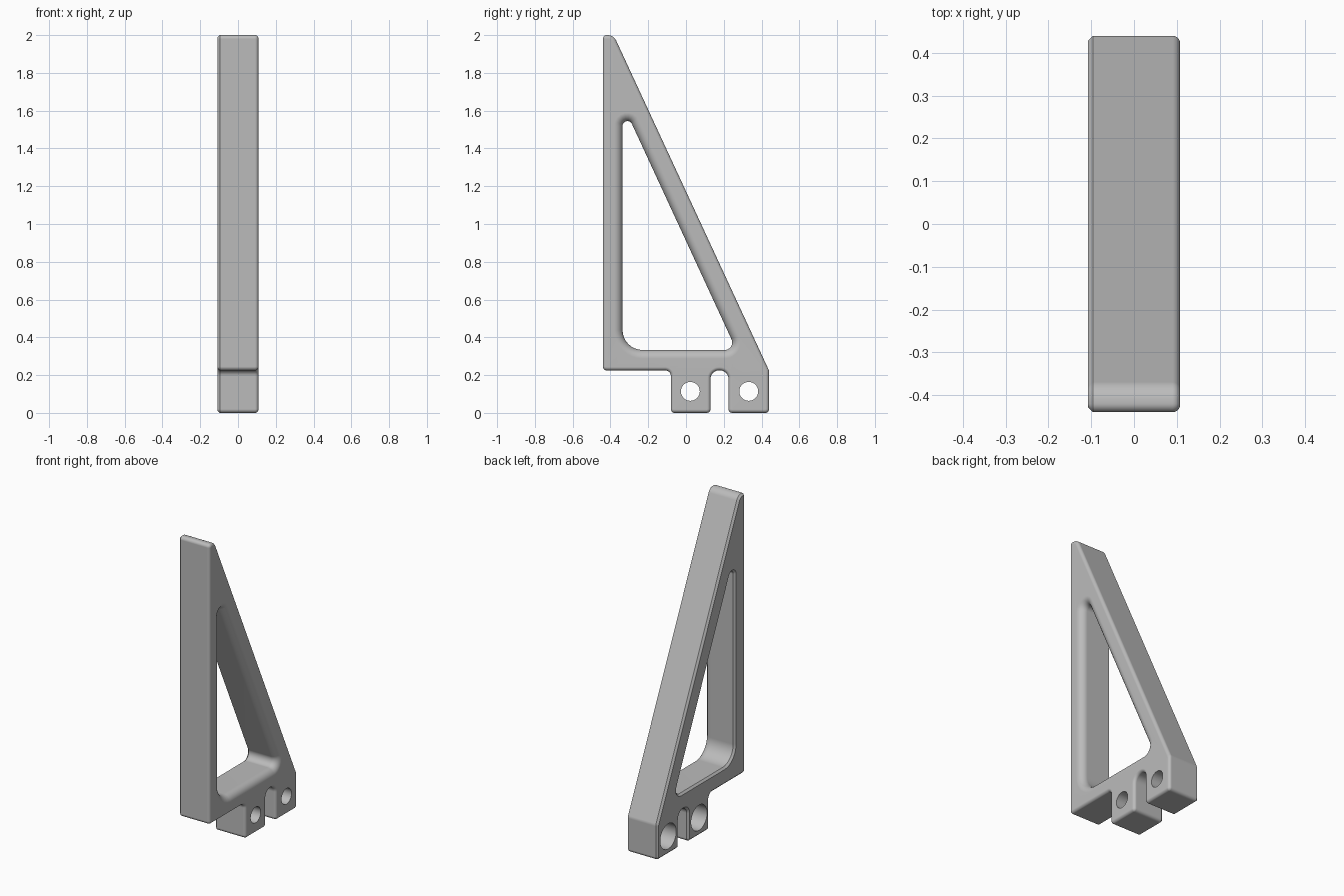
import bpy, bmesh, math
from mathutils import Vector

cube = bpy.data.objects.get("Cube")
if cube:
    bpy.data.objects.remove(cube, do_unlink=True)

HALF = 0.108      # half thickness
CHAMFER = 0.012   # bevel on the -x side
STEPS = 8

# Corners in (y, z), counter-clockwise, with fillet radius
OUTLINE = [(-.44, .225, .02), (-.08, .225, .03), (-.08, 0, .02), (.13, 0, .02),
           (.13, .225, .045), (.225, .225, .045), (.225, 0, .02), (.44, 0, .02),
           (.44, .223, .04), (-.383, 2, .05), (-.44, 2, .02)]
WINDOW = [(-.336, .333, .106), (.267, .333, .04), (-.336, 1.637, .026)]


def outward(a, b):
    d = (b - a).normalized()
    return Vector((d.y, -d.x))


def rounded(corners, inset):
    """Filleted polygon moved inward by inset, as (y, z) points."""
    pts = [Vector(c[:2]) for c in corners]
    ring = []
    for i, p in enumerate(pts):
        r = corners[i][2]
        n1 = outward(pts[i - 1], p)
        n2 = outward(p, pts[(i + 1) % len(pts)])
        sign = 1 if n1.x * n2.y - n1.y * n2.x > 0 else -1
        centre = p - (n1 + n2) * (sign * r / (1 + n1.dot(n2)))
        for k in range(STEPS + 1):
            ring.append(centre + n1.slerp(n2, k / STEPS) * (sign * r - inset))
    return ring


def circle(cy, cz, r, n=40):
    return [Vector((cy + r * math.cos(math.tau * k / n),
                    cz + r * math.sin(math.tau * k / n))) for k in range(n)]


def edge_levels(radius):
    """(x, inset) pairs: chamfer on one side, round on the other."""
    levels = [(-HALF, CHAMFER), (-HALF + CHAMFER, 0)]
    for k in range(STEPS + 1):
        a = math.pi / 2 * k / STEPS
        levels.append((HALF - radius + radius * math.sin(a), radius * (1 - math.cos(a))))
    return levels


bm = bmesh.new()
caps = ([], [])


def loft(sections):
    """Skin a wall through (x, ring) sections and remember both end loops."""
    rows = [[bm.verts.new((x, p.x, p.y)) for p in ring] for x, ring in sections]
    n = len(rows[0])
    for a, b in zip(rows, rows[1:]):
        for i in range(n):
            j = (i + 1) % n
            bm.faces.new((a[i], a[j], b[j], b[i]))
    for cap, row in zip(caps, (rows[0], rows[-1])):
        cap.extend(bm.edges.get((row[i], row[(i + 1) % n])) for i in range(n))


# Outer wall, then the triangular window with its softer rim
loft([(x, rounded(OUTLINE, d)) for x, d in edge_levels(.018)])
loft([(x, rounded(WINDOW, -d)) for x, d in edge_levels(.045)])

# Counterbored screw holes in the two legs
for cy in (.023, .332):
    loft([(x, circle(cy, .114, r)) for x, r in
          ((-HALF, .08), (-HALF + .1, .08), (-HALF + .1, .05), (HALF, .05))])

# Flat side faces
for cap in caps:
    bmesh.ops.triangle_fill(bm, edges=cap, use_beauty=True)
bmesh.ops.recalc_face_normals(bm, faces=bm.faces[:])

mesh = bpy.data.meshes.new("bracket")
bm.to_mesh(mesh)
bm.free()
bracket = bpy.data.objects.new("bracket", mesh)
bpy.context.collection.objects.link(bracket)

# Grey plastic
grey = bpy.data.materials.new("grey plastic")
grey.use_nodes = True
grey.diffuse_color = (.5, .5, .5, 1)
grey.node_tree.nodes["Principled BSDF"].inputs["Base Color"].default_value = (.5, .5, .5, 1)
mesh.materials.append(grey)

# Smooth fillets, crisp chamfers and flat sides
bpy.ops.object.select_all(action='DESELECT')
bracket.select_set(True)
bpy.context.view_layer.objects.active = bracket
bpy.ops.object.shade_smooth_by_angle(angle=math.radians(30))
weighted = bracket.modifiers.new("weighted normals", 'WEIGHTED_NORMAL')
weighted.keep_sharp = True
